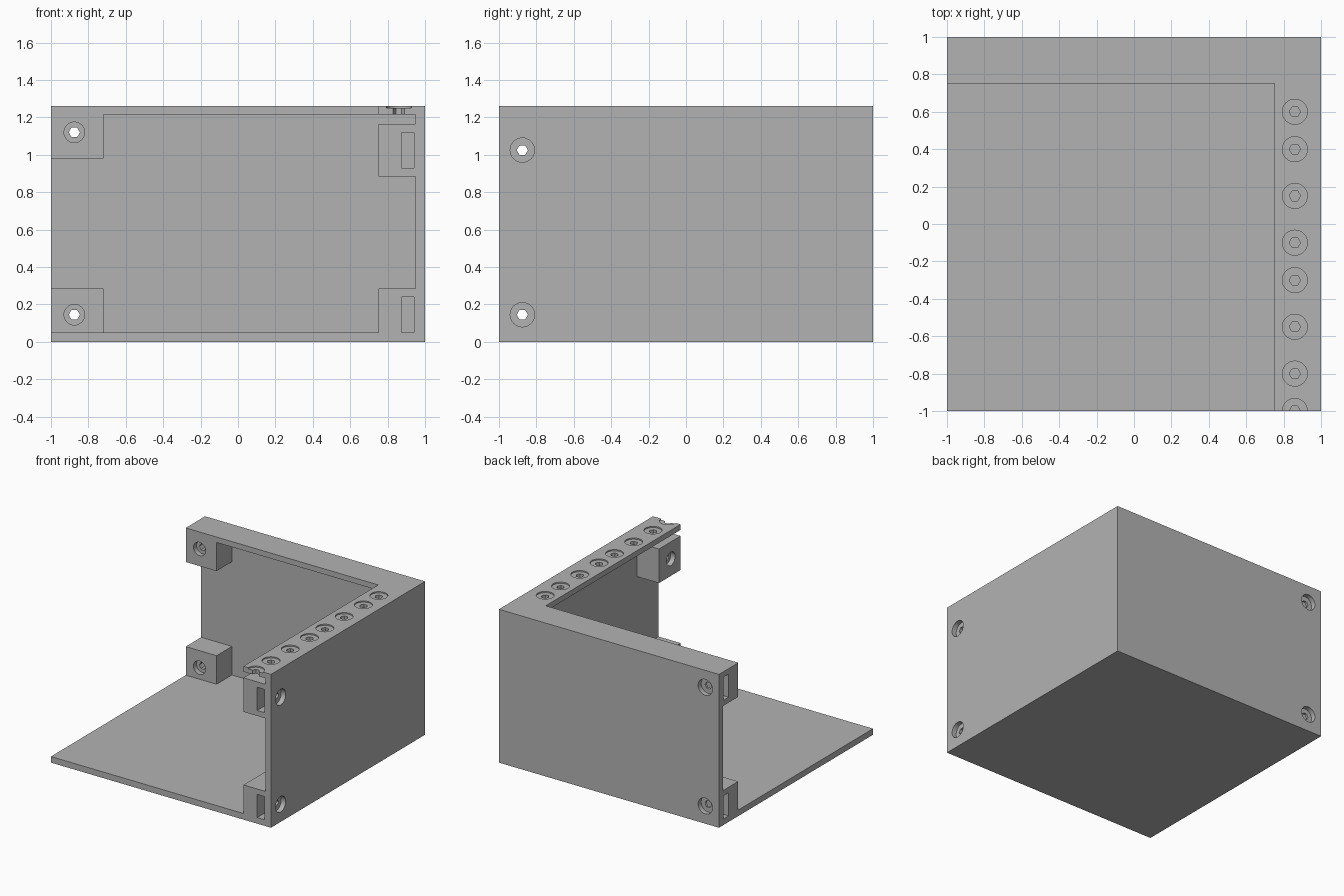
import bpy
import bmesh
from math import pi
from mathutils import Matrix, Vector

default = bpy.data.objects.get("Cube")
if default:
    bpy.data.objects.remove(default, do_unlink=True)

grey = bpy.data.materials.new("plain grey")
grey.use_nodes = True
colour = (0.45, 0.45, 0.45, 1)
grey.diffuse_color = colour
grey.node_tree.nodes["Principled BSDF"].inputs["Base Color"].default_value = colour

HEIGHT, WALL, RIM = 1.26, 0.05, 0.25
INNER = 1 - WALL            # inside face of the walls
CEILING = HEIGHT - 0.045    # underside of the rim
LOW, SIDE_HIGH, BACK_HIGH = 0.145, 1.025, 1.12   # screw heights
EDGE = 0.875                # screw distance from the centre


def make_object(name, bm):
    mesh = bpy.data.meshes.new(name)
    bmesh.ops.recalc_face_normals(bm, faces=bm.faces)
    bm.to_mesh(mesh)
    bm.free()
    mesh.materials.append(grey)
    obj = bpy.data.objects.new(name, mesh)
    bpy.context.collection.objects.link(obj)
    return obj


def box(name, x, y, z):
    bm = bmesh.new()
    bmesh.ops.create_cube(bm, size=1)
    for v in bm.verts:
        v.co = [lo + (c + 0.5) * (hi - lo) for c, (lo, hi) in zip(v.co, (x, y, z))]
    return make_object(name, bm)


def cylinder(name, axis, centre, radius, span, sides):
    """Prism along an axis, running between the two values of span."""
    turn = {"X": Matrix.Rotation(pi / 2, 4, "Z") @ Matrix.Rotation(pi / 2, 4, "X"),
            "Y": Matrix.Rotation(pi / 2, 4, "X"),
            "Z": Matrix.Identity(4)}[axis]
    place = Vector(centre)
    place["XYZ".index(axis)] = sum(span) / 2
    # a vertex of the prism points sideways
    spin = Matrix.Rotation(pi / 2, 4, "Z")
    bm = bmesh.new()
    bmesh.ops.create_cone(bm, cap_ends=True, segments=sides, radius1=radius,
                          radius2=radius, depth=abs(span[1] - span[0]),
                          matrix=Matrix.Translation(place) @ turn @ spin)
    return make_object(name, bm)


def combine(target, tool, operation):
    """Apply a boolean and discard the tool."""
    tool.hide_render = True
    mod = target.modifiers.new("join", "BOOLEAN")
    mod.operation, mod.solver, mod.object = operation, "EXACT", tool
    bpy.context.view_layer.objects.active = target
    bpy.ops.object.modifier_apply(modifier=mod.name)
    bpy.data.objects.remove(tool, do_unlink=True)


# Shell: floor, two walls and an L-shaped rim left from a solid block
shell = box("enclosure_shell", (-1, 1), (-1, 1), (0, HEIGHT))
combine(shell, box("inside", (-1.2, INNER), (-1.2, INNER), (WALL, CEILING)), "DIFFERENCE")
combine(shell, box("opening", (-1.2, 1 - RIM), (-1.2, 1 - RIM), (1, 1.5)), "DIFFERENCE")

# Mounting blocks at the free ends of the side and back walls
deep, wide = (1 - RIM, 0.98), (-1, -0.72)
for bottom, top in ((0.03, 0.285), (0.885, 1.165)):
    combine(shell, box("side_block", deep, wide, (bottom, top)), "UNION")
for bottom, top in ((0.03, 0.285), (0.98, CEILING + 0.02)):
    combine(shell, box("back_block", wide, deep, (bottom, top)), "UNION")

# Screw holes with recesses at both ends, and nut slots open at the wall ends
slot, length = (0.875, 0.94), (-1.1, -0.78)
for axis, heights in (("X", (LOW, SIDE_HIGH)), ("Y", (LOW, BACK_HIGH))):
    for z in heights:
        centre = (0, -EDGE, z) if axis == "X" else (-EDGE, 0, z)
        cuts = ((0.03, (0.7, 1.1), 6), (0.065, (0.96, 1.1), 32),
                (0.055, (0.7, 1 - RIM + 0.04), 32))
        for radius, span, sides in cuts:
            combine(shell, cylinder("hole", axis, centre, radius, span, sides), "DIFFERENCE")
        x, y = (slot, length) if axis == "X" else (length, slot)
        combine(shell, box("nut_slot", x, y, (z - 0.095, z + 0.095)), "DIFFERENCE")

# Row of shallow recessed holes along the side rim
for y in (0.6, 0.4, 0.15, -0.1, -0.3, -0.55, -0.8, -1.0):
    for radius, bottom, sides in ((0.067, HEIGHT - 0.01, 32), (0.03, 1.19, 6)):
        combine(shell, cylinder("rim_hole", "Z", (0.86, y, 0), radius,
                                (bottom, 1.4), sides), "DIFFERENCE")

bpy.ops.object.select_all(action="DESELECT")
shell.select_set(True)
bpy.context.view_layer.objects.active = shell
bpy.ops.object.shade_smooth_by_angle(angle=pi / 6)
